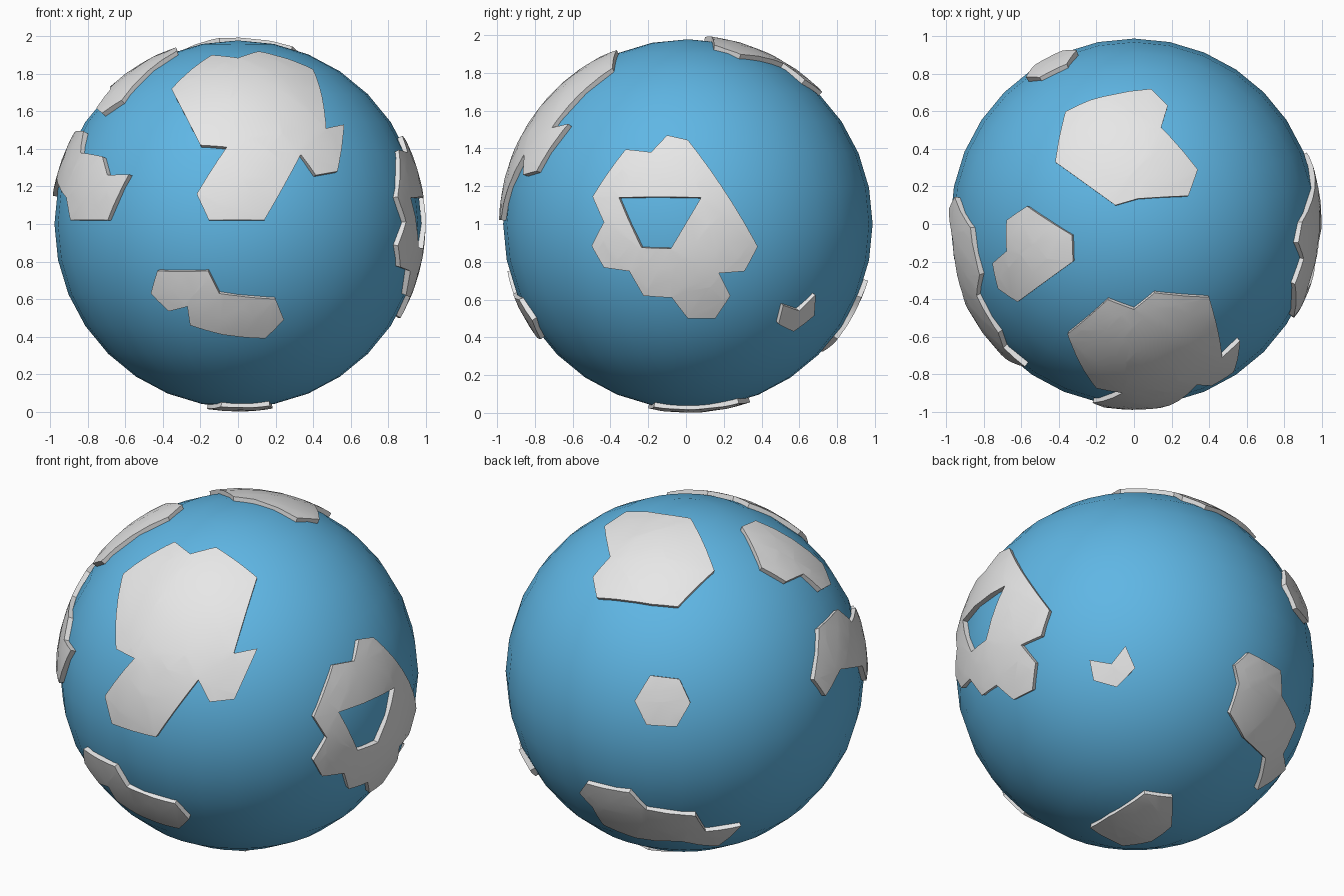
import bpy
import bmesh
from math import sin, cos, radians, sqrt
from mathutils import Vector

if "Cube" in bpy.data.objects:
    bpy.data.objects.remove(bpy.data.objects["Cube"], do_unlink=True)

CENTRE = Vector((0, .01, 1))
SEA_RADIUS = .978
LAND_RADIUS = 1
FOOT_RADIUS = .96
GRID_STEP = .12


def make_material(name, rgb):
    mat = bpy.data.materials.new(name)
    mat.use_nodes = True
    colour = (*rgb, 1)
    mat.diffuse_color = colour
    bsdf = mat.node_tree.nodes["Principled BSDF"]
    bsdf.inputs["Base Color"].default_value = colour
    bsdf.inputs["Roughness"].default_value = .7
    return mat


sea_blue = make_material("sea blue", (.115, .47, .78))
land_grey = make_material("land light grey", (.8, .8, .8))


def make_object(name, bm, material):
    mesh = bpy.data.meshes.new(name)
    bm.to_mesh(mesh)
    bm.free()
    mesh.materials.append(material)
    obj = bpy.data.objects.new(name, mesh)
    obj.location = CENTRE
    bpy.context.scene.collection.objects.link(obj)
    bpy.ops.object.select_all(action="DESELECT")
    obj.select_set(True)
    bpy.context.view_layer.objects.active = obj
    bpy.ops.object.shade_smooth_by_angle(angle=radians(35))
    return obj


def lift(point, azimuth, elevation):
    """Project a flat outline point, facing the given way, onto the unit sphere."""
    u, v = point
    a, e = radians(azimuth), radians(elevation)
    ahead = Vector((sin(a), -cos(a), 0))
    right = Vector((cos(a), sin(a), 0))
    up_axis = Vector((0, 0, 1))
    out = ahead * cos(e) + up_axis * sin(e)
    up = up_axis * cos(e) - ahead * sin(e)
    depth = sqrt(max(0, 1 - u * u - v * v))
    return right * u + up * v + out * depth


def land(name, azimuth, elevation, *outlines):
    """Raised land plate with great-circle edges; later outlines are holes."""
    loops = [[lift(p, azimuth, elevation) for p in line] for line in outlines]
    normal = sum(loops[0], Vector()).normalized()
    bm = bmesh.new()
    edges = []
    for loop in loops:
        verts = [bm.verts.new(p / p.dot(normal)) for p in loop]
        for i, vert in enumerate(verts):
            edges.append(bm.edges.new((verts[i - 1], vert)))
    bmesh.ops.triangle_fill(bm, edges=edges, use_beauty=True, normal=normal)

    # Cut the flat plate into a grid so that it can follow the sphere
    side = normal.orthogonal().normalized()
    for axis in (side, normal.cross(side)):
        for i in range(-9, 10):
            bmesh.ops.bisect_plane(
                bm, geom=bm.verts[:] + bm.edges[:] + bm.faces[:], dist=1e-5,
                plane_co=normal + axis * GRID_STEP * i, plane_no=axis)
    for vert in bm.verts:
        vert.co = vert.co.normalized() * LAND_RADIUS

    # Give the plate its thickness towards the globe centre
    grown = bmesh.ops.extrude_face_region(bm, geom=bm.faces[:])["geom"]
    for item in grown:
        if isinstance(item, bmesh.types.BMVert):
            item.co *= FOOT_RADIUS
    bmesh.ops.recalc_face_normals(bm, faces=bm.faces[:])
    return make_object(name, bm, land_grey)


# Globe
globe = bmesh.new()
bmesh.ops.create_uvsphere(globe, u_segments=32, v_segments=16, radius=SEA_RADIUS)
make_object("globe_sea", globe, sea_blue)

# Front lands
land("front_large_land", 0, 0, [
    (-.14, .9), (0, .885), (.11, .92), (.4, .825), (.47, .51),
    (.565, .53), (.53, .28), (.415, .26), (.335, .37), (.14, .02),
    (-.155, .02), (-.22, .16), (-.06, .41), (-.2, .42), (-.355, .72)])
land("front_lower_land", 0, 0, [
    (-.43, -.25), (-.16, -.25), (-.1, -.37), (.2, -.4), (.245, -.51),
    (.145, -.61), (-.08, -.59), (-.255, -.54), (-.27, -.44),
    (-.37, -.465), (-.465, -.37)])

# Land with an inland sea, on the +x side
land("left_holed_land", 90, 0, [
    (-.33, .395), (-.195, .38), (-.11, .47), (0, .445), (.37, -.12),
    (.3, -.25), (.165, -.26), (.225, -.38), (.145, -.5), (0, -.5),
    (-.085, -.39), (-.235, -.38), (-.31, -.25), (-.445, -.23),
    (-.51, -.115), (-.445, .01), (-.505, .145)],
    [(-.365, .14), (.07, .14), (-.09, -.13), (-.245, -.125)])
land("left_small_island", 90, 0, [
    (.505, -.43), (.59, -.46), (.675, -.375), (.67, -.485),
    (.56, -.57), (.48, -.53)])

# Land on the -x side
land("right_land", -90, 0, [
    (.03, .49), (.28, .495), (.39, .38), (.59, .36), (.67, .26),
    (.77, .265), (.72, .02), (.45, .02), (.38, .14), (.1, .24),
    (-.07, .15), (-.135, .265)])

# Lands around the top
land("top_land", 0, 90, [
    (-.365, .59), (-.235, .65), (.09, .71), (.18, .62), (.145, .505),
    (.34, .28), (.29, .14), (.02, .125), (-.1, .09), (-.42, .32)])
land("top_right_land", 0, 90, [
    (-.57, .085), (-.33, -.07), (-.325, -.21), (-.62, -.425),
    (-.725, -.355), (-.755, -.22), (-.68, -.155), (-.68, .01)])

# Back lands
land("back_hexagon_island", 215, 25, [
    (-.19, -.015), (-.03, -.035), (.03, -.165), (-.045, -.295),
    (-.21, -.285), (-.275, -.155)])
land("back_lower_land", 180, 0, [
    (.01, -.3), (.27, -.3), (.335, -.41), (.56, -.445), (.555, -.58),
    (.69, -.565), (.515, -.745), (.41, -.67), (.18, -.675),
    (.01, -.61), (0, -.47), (-.06, -.39)])

# Land under the globe
land("bottom_land", 0, -90, [
    (.16, -.27), (.01, -.33), (-.15, -.13), (-.165, .06),
    (-.09, .21), (.17, .18), (.185, 0)])
